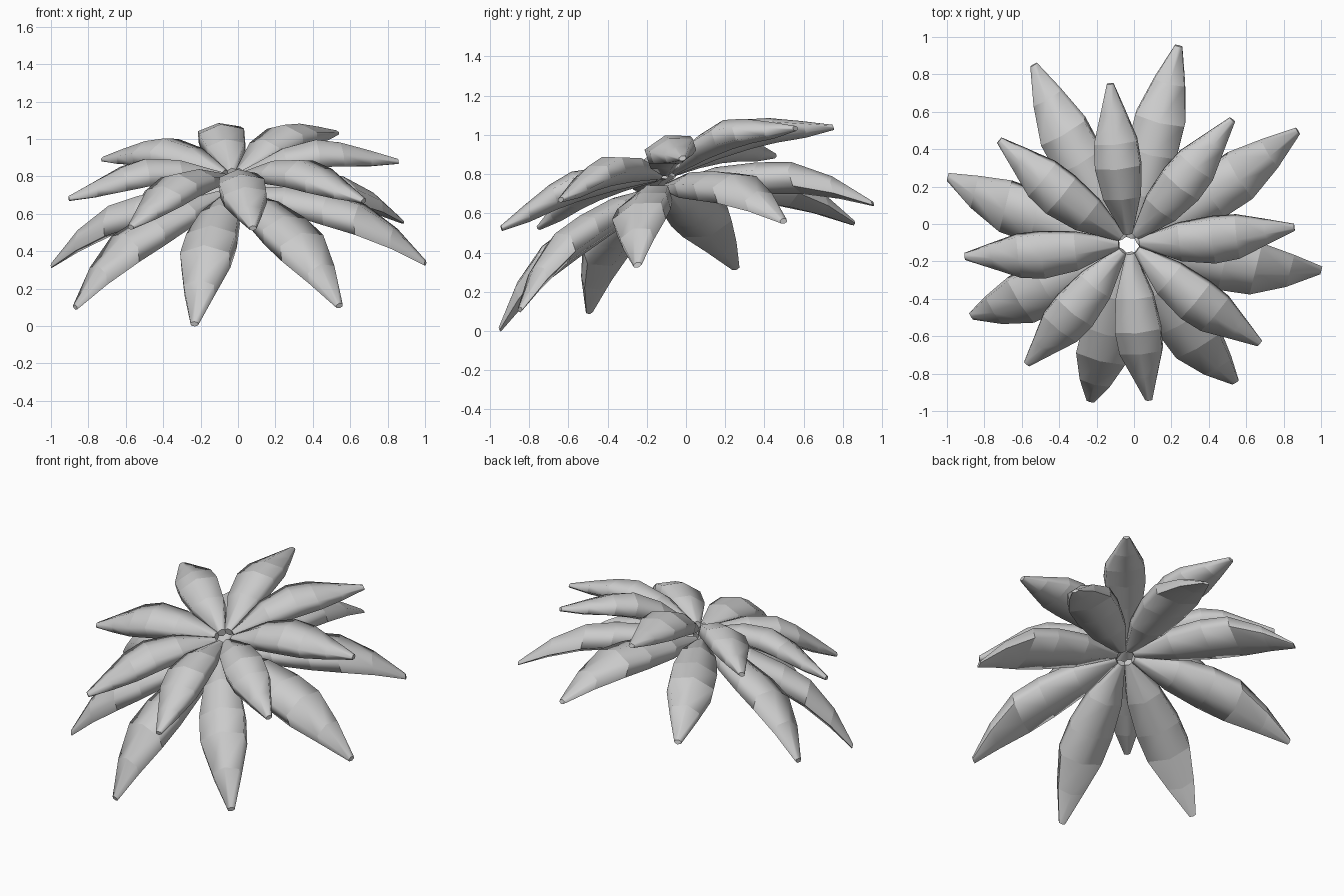
import bpy
import bmesh
from math import sin, cos, pi, radians
from mathutils import Matrix, Vector

cube = bpy.data.objects.get("Cube")
if cube:
    bpy.data.objects.remove(cube)

SIDES = 6
PETALS = 8

# Petal stations: distance from the hub, centre height, half width, half height
UPPER = [(0.055, 0.01, 0.025, 0.025), (0.28, 0.065, 0.10, 0.065),
         (0.46, 0.08, 0.122, 0.078), (0.59, 0.06, 0.115, 0.066),
         (0.74, 0.02, 0.066, 0.045), (0.89, -0.015, 0.018, 0.014)]
LOWER = [(0.055, -0.06, 0.025, 0.025), (0.30, -0.11, 0.105, 0.075),
         (0.52, -0.165, 0.135, 0.085), (0.69, -0.22, 0.135, 0.085),
         (0.87, -0.33, 0.083, 0.06), (1.03, -0.468, 0.02, 0.014)]


def petal_mesh(name, stations):
    """Loft a flattened hexagon, ridge upward, along the petal."""
    bm = bmesh.new()
    rings = []
    for r, h, width, height in stations:
        ring = []
        for i in range(SIDES):
            a = pi / 2 + 2 * pi * i / SIDES
            y = width * cos(a) / cos(pi / SIDES)
            ring.append(bm.verts.new((r, y, h + height * sin(a))))
        rings.append(ring)
    for a, b in zip(rings, rings[1:]):
        for i in range(SIDES):
            j = (i + 1) % SIDES
            bm.faces.new((a[i], a[j], b[j], b[i]))
    bm.faces.new(rings[0])
    bm.faces.new(rings[-1])
    # Crease the petal where its segments meet
    for ring in rings:
        for i in range(SIDES):
            bm.edges.get((ring[i], ring[i - 1])).smooth = False
    bmesh.ops.recalc_face_normals(bm, faces=bm.faces)
    mesh = bpy.data.meshes.new(name)
    bm.to_mesh(mesh)
    bm.free()
    return mesh


def petal_ring(name, stations, hub, phase):
    """Repeat a petal around the leaning flower axis."""
    axis = Vector((-0.085, -0.315, 1))
    lean = Vector((0, 0, 1)).rotation_difference(axis).to_matrix().to_4x4()
    mesh = petal_mesh(name, stations)
    for k in range(PETALS):
        ob = bpy.data.objects.new(f"{name}_{k + 1}", mesh)
        bpy.context.collection.objects.link(ob)
        turn = Matrix.Rotation(radians(phase) + 2 * pi * k / PETALS, 4, 'Z')
        ob.matrix_world = Matrix.Translation(hub) @ lean @ turn
    # Shade the shared mesh once
    bpy.ops.object.select_all(action='DESELECT')
    ob.select_set(True)
    bpy.context.view_layer.objects.active = ob
    bpy.ops.object.shade_smooth_by_angle(angle=radians(80))


# Inner ring arches outward, outer ring droops below it
petal_ring("upper_petal", UPPER, (-0.025, -0.1, 0.795), 6)
petal_ring("lower_petal", LOWER, (-0.035, -0.138, 0.775), -14)
